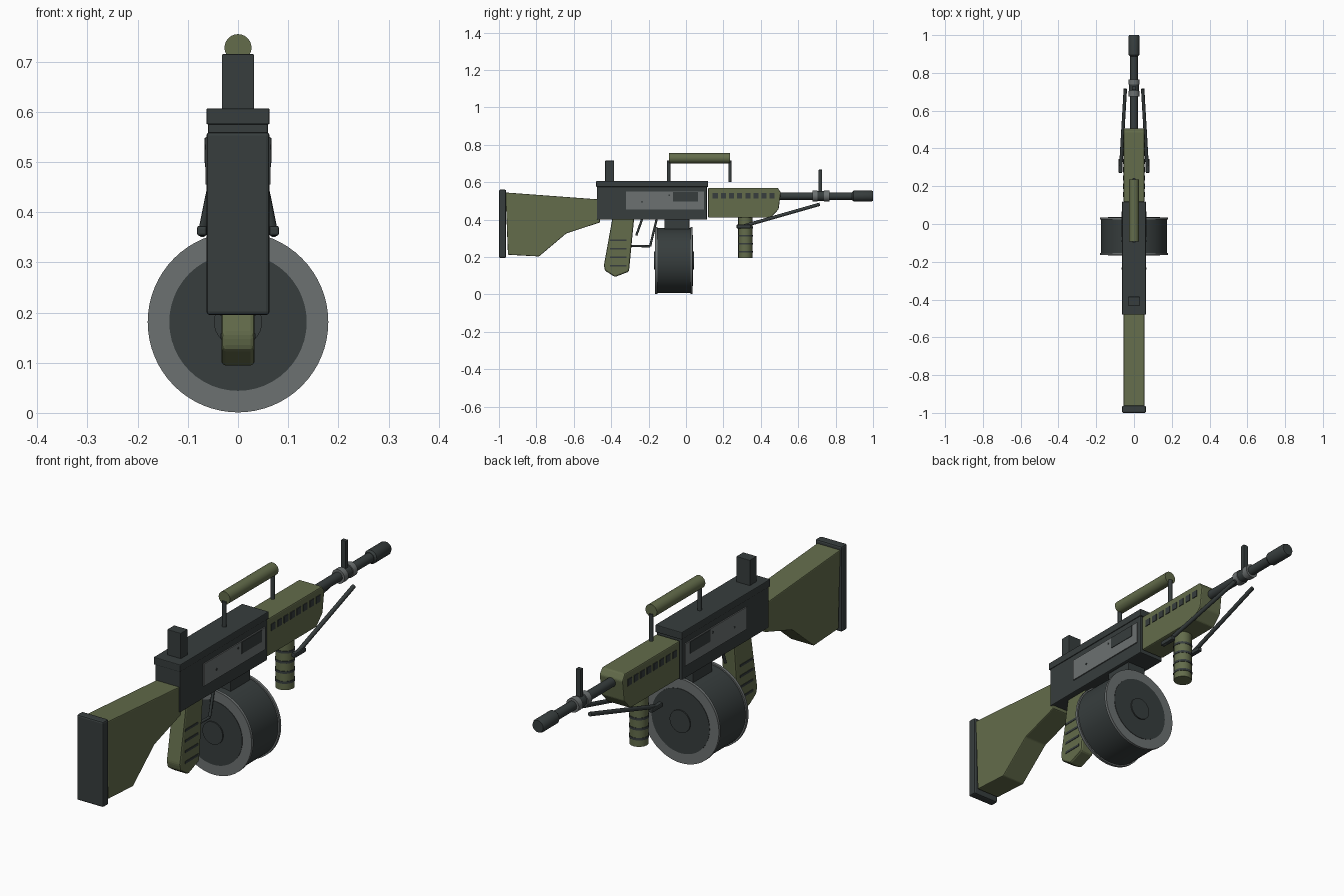
import bpy, bmesh, math
from mathutils import Vector

if "Cube" in bpy.data.objects:
    bpy.data.objects.remove(bpy.data.objects["Cube"])


def material(name, rgb):
    m = bpy.data.materials.new(name)
    m.diffuse_color = (*rgb, 1)
    m.use_nodes = True
    m.node_tree.nodes["Principled BSDF"].inputs["Base Color"].default_value = m.diffuse_color
    return m


GREEN = material("olive_green", (0.125, 0.15, 0.07))
DARK = material("dark_gunmetal", (0.038, 0.047, 0.047))
GREY = material("worn_grey", (0.15, 0.165, 0.165))


def finish(name, bm, mat, bevel=0, smooth=False):
    bmesh.ops.recalc_face_normals(bm, faces=bm.faces)
    if bevel:
        bmesh.ops.bevel(bm, geom=bm.edges[:], offset=bevel, segments=2,
                        profile=0.5, affect='EDGES', clamp_overlap=True)
    me = bpy.data.meshes.new(name)
    bm.to_mesh(me)
    bm.free()
    me.materials.append(mat)
    ob = bpy.data.objects.new(name, me)
    bpy.context.collection.objects.link(ob)
    if smooth:
        bpy.ops.object.select_all(action='DESELECT')
        ob.select_set(True)
        bpy.context.view_layer.objects.active = ob
        bpy.ops.object.shade_smooth_by_angle(angle=math.radians(35))
    return ob


def extrude(name, yz, x0, x1, mat, bevel=0):
    """Side profile of (y, z) points pulled from x0 to x1."""
    bm = bmesh.new()
    f = bm.faces.new([bm.verts.new((x0, y, z)) for y, z in yz])
    r = bmesh.ops.extrude_face_region(bm, geom=[f])
    vs = [v for v in r["geom"] if isinstance(v, bmesh.types.BMVert)]
    bmesh.ops.translate(bm, verts=vs, vec=(x1 - x0, 0, 0))
    return finish(name, bm, mat, bevel)


def box(name, x, y, z, mat, bevel=0):
    return extrude(name, [(y[0], z[0]), (y[1], z[0]), (y[1], z[1]), (y[0], z[1])],
                   x[0], x[1], mat, bevel)


def lathe(name, base, axis, rings, mat, sides=32):
    """Rings of (distance along axis, radius), capped at both ends."""
    q = Vector((0, 0, 1)).rotation_difference(Vector(axis))
    bm = bmesh.new()
    loops = []
    for d, r in rings:
        loops.append([bm.verts.new(Vector(base) + q @ Vector((
            r * math.cos(2 * math.pi * i / sides),
            r * math.sin(2 * math.pi * i / sides), d))) for i in range(sides)])
    for a, b in zip(loops, loops[1:]):
        for i in range(sides):
            j = (i + 1) % sides
            bm.faces.new((a[i], a[j], b[j], b[i]))
    bm.faces.new(loops[0])
    bm.faces.new(loops[-1])
    return finish(name, bm, mat, smooth=True)


def rod(name, a, b, r, mat, sides=16):
    d = Vector(b) - Vector(a)
    return lathe(name, a, d.normalized(), [(0, r), (d.length, r)], mat, sides)


# Stock and butt pad
extrude("stock", [(-0.965, 0.545), (-0.465, 0.508), (-0.46, 0.385), (-0.64, 0.326),
                  (-0.786, 0.203), (-0.952, 0.212)], -0.055, 0.055, GREEN, 0.004)
box("butt_pad", (-0.063, 0.063), (-1.0, -0.962), (0.195, 0.56), DARK, 0.007)

# Receiver with top cover
box("receiver", (-0.0595, 0.0595), (-0.476, 0.112), (0.40, 0.58), DARK, 0.004)
box("top_cover", (-0.063, 0.063), (-0.48, 0.118), (0.575, 0.607), DARK, 0.003)
for s, side in ((1, "right"), (-1, "left")):
    box(f"side_plate_{side}", (s * 0.057, s * 0.0645), (-0.32, 0.095), (0.455, 0.55), GREY)
    box(f"ejection_port_{side}", (s * 0.060, s * 0.067), (-0.07, 0.065), (0.498, 0.548), DARK)
    for k, (y, z) in enumerate(((-0.235, 0.495), (-0.09, 0.53))):
        rod(f"rivet_{side}_{k}", (s * 0.06, y, z), (s * 0.066, y, z), 0.005, DARK, 10)

# Rear sight
box("rear_sight", (-0.032, 0.032), (-0.432, -0.385), (0.60, 0.715), DARK, 0.002)

# Handguard and vent slots
extrude("handguard", [(0.118, 0.41), (0.453, 0.41), (0.495, 0.455), (0.507, 0.545),
                      (0.49, 0.57), (0.118, 0.57)], -0.055, 0.055, GREEN, 0.005)
for i in range(8):
    y = 0.143 + i * 0.0435
    box(f"vent_slot_{i}", (-0.058, 0.058), (y, y + 0.027), (0.512, 0.541), DARK)

# Barrel, muzzle and front sight
BZ = 0.526
rod("barrel", (0, 0.45, BZ), (0, 0.92, BZ), 0.02, DARK, 24)
lathe("muzzle", (0, 0.888, BZ), (0, 1, 0),
      [(0, 0.022), (0.008, 0.029), (0.104, 0.029), (0.112, 0.025)], DARK, 24)
for i, y in enumerate((0.69, 0.752)):
    rod(f"barrel_ring_{i}", (0, y - 0.014, BZ), (0, y + 0.014, BZ), 0.03, GREY, 24)
box("front_sight", (-0.011, 0.011), (0.709, 0.728), (0.53, 0.667), DARK, 0.002)
rod("sight_band", (0, 0.704, BZ), (0, 0.738, BZ), 0.026, DARK, 24)

# Carry handle
rod("carry_handle", (0, -0.092, 0.728), (0, 0.235, 0.728), 0.027, GREEN, 24)
for n, y, z in (("rear", -0.092, 0.60), ("front", 0.235, 0.60)):
    rod(f"handle_post_{n}", (0, y, z), (0, y, 0.715), 0.009, DARK)

# Folded bipod
for s, side in ((1, "right"), (-1, "left")):
    rod(f"bipod_leg_{side}", (s * 0.071, 0.285, 0.359), (s * 0.046, 0.715, 0.482), 0.009, DARK)
    box(f"bipod_foot_{side}", (s * 0.062, s * 0.082), (0.27, 0.345), (0.353, 0.373), DARK, 0.005)

# Front grip with grooves
rod("front_grip", (0, 0.317, 0.195), (0, 0.317, 0.415), 0.038, GREEN)
for i in range(4):
    z = 0.228 + i * 0.043
    rod(f"grip_groove_{i}", (0, 0.317, z - 0.005), (0, 0.317, z + 0.005), 0.040, DARK)

# Pistol grip with ridges
extrude("pistol_grip", [(-0.393, 0.41), (-0.277, 0.41), (-0.305, 0.122), (-0.38, 0.093),
                        (-0.433, 0.127), (-0.439, 0.155)], -0.033, 0.033, GREEN, 0.008)
for i in range(4):
    z = 0.153 + i * 0.0455
    box(f"grip_ridge_{i}", (-0.035, 0.035), (-0.405, -0.318), (z - 0.005, z + 0.005), DARK)

# Trigger and guard
guard = [(-0.31, 0.26), (-0.192, 0.257), (-0.155, 0.41)]
for i, (a, b) in enumerate(zip(guard, guard[1:])):
    rod(f"trigger_guard_{i}", (0, *a), (0, *b), 0.006, DARK, 12)
rod("trigger", (0, -0.232, 0.41), (0, -0.266, 0.315), 0.006, DARK, 12)

# Drum magazine with grey rims, end discs and hubs
DZ = 0.181
box("magazine_neck", (-0.045, 0.045), (-0.115, 0.018), (0.33, 0.405), DARK, 0.003)
rod("drum_body", (0, -0.16, DZ), (0, 0.03, DZ), 0.174, DARK, 64)
for n, y, s in (("front", -0.165, 1), ("back", 0.035, -1)):
    rod(f"drum_rim_{n}", (0, y, DZ), (0, y + s * 0.012, DZ), 0.18, GREY, 64)
    rod(f"drum_disc_{n}", (0, y - s * 0.002, DZ), (0, y + s * 0.005, DZ), 0.137, DARK, 48)
    rod(f"drum_hub_{n}", (0, y - s * 0.007, DZ), (0, y + s * 0.005, DZ), 0.048, DARK, 32)
